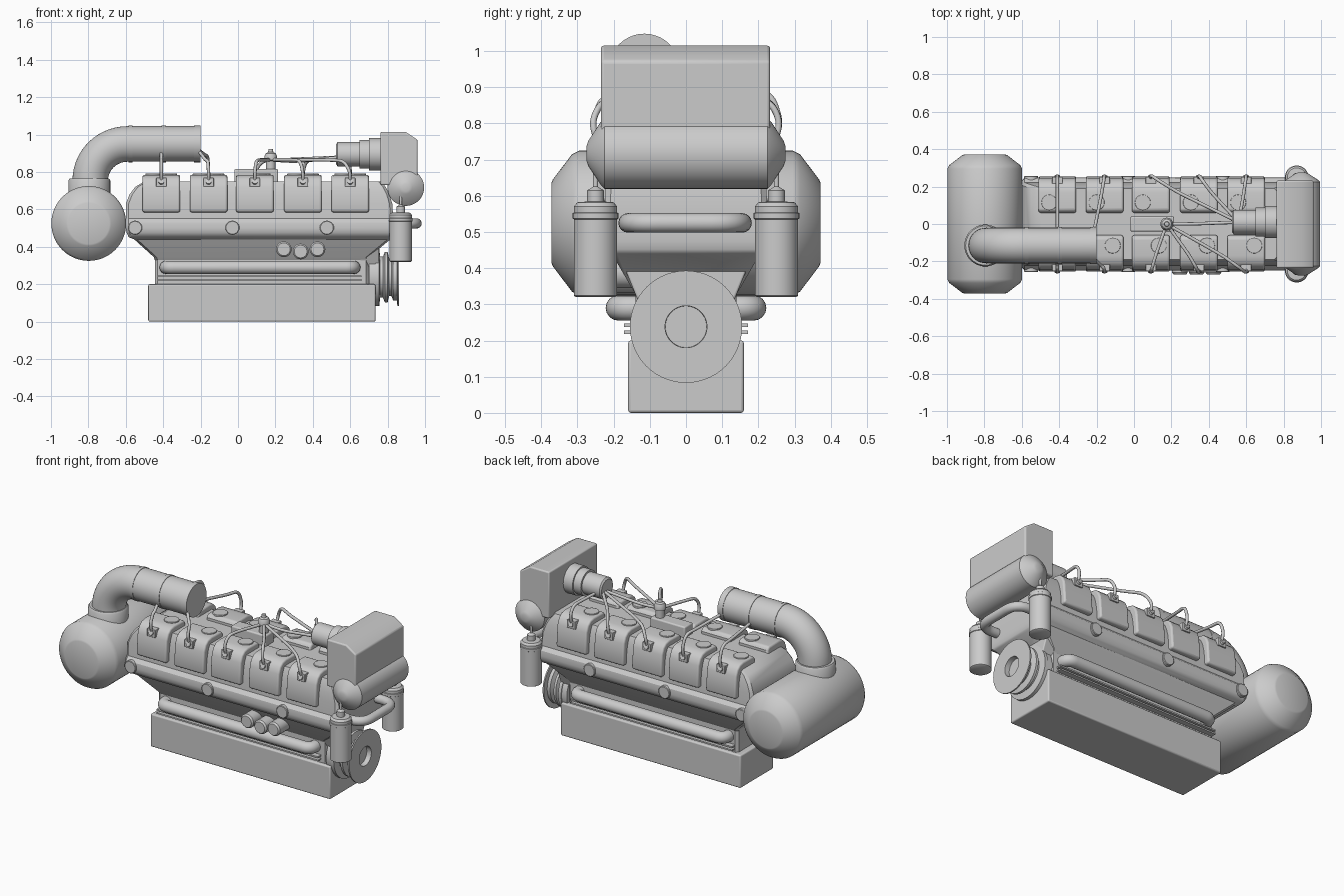
import bpy, bmesh, math
from mathutils import Vector, Matrix

if "Cube" in bpy.data.objects:
    bpy.data.objects.remove(bpy.data.objects["Cube"])

def finish(name, bm, bevel=0, angle=35):
    bmesh.ops.recalc_face_normals(bm, faces=bm.faces)
    me = bpy.data.meshes.new(name)
    bm.to_mesh(me)
    bm.free()
    ob = bpy.data.objects.new(name, me)
    bpy.context.collection.objects.link(ob)
    if bevel:
        m = ob.modifiers.new("Bevel", 'BEVEL')
        m.width, m.segments, m.limit_method = bevel, 3, 'ANGLE'
        m.angle_limit = math.radians(40)
    bpy.ops.object.select_all(action='DESELECT')
    ob.select_set(True)
    bpy.context.view_layer.objects.active = ob
    bpy.ops.object.shade_smooth_by_angle(angle=math.radians(angle))
    return ob

def skin(name, rings, bevel=0, angle=35):
    """Bridge equal rings of points and cap both ends."""
    bm = bmesh.new()
    vs = [[bm.verts.new(p) for p in r] for r in rings]
    n = len(vs[0])
    for a, b in zip(vs, vs[1:]):
        for i in range(n):
            bm.faces.new((a[i], a[(i+1) % n], b[(i+1) % n], b[i]))
    bm.faces.new(vs[0])
    bm.faces.new(vs[-1])
    return finish(name, bm, bevel, angle)

def box(name, x, y, z, bevel=0.008):
    return skin(name, [[(x[0], y[0], h), (x[1], y[0], h), (x[1], y[1], h), (x[0], y[1], h)]
                       for h in z], bevel)

def lathe(name, origin, axis, prof, n=40, bevel=0):
    """Revolve (distance along axis, radius) pairs."""
    q = Vector(axis).to_track_quat('Z', 'Y')
    return skin(name, [[Vector(origin) + q @ Vector((r*math.cos(2*math.pi*i/n),
                r*math.sin(2*math.pi*i/n), d)) for i in range(n)] for d, r in prof], bevel)

def tube(name, pts, r, bend=0.05, res=4):
    """Round pipe along a path with filleted corners."""
    pts = [Vector(p) for p in pts]
    path = [pts[0]]
    for a, b, c in zip(pts, pts[1:], pts[2:]):
        u, v = (a-b), (c-b)
        d = min(bend, u.length*.49, v.length*.49)
        p, q = b + u.normalized()*d, b + v.normalized()*d
        path += [p*(1-t)**2 + b*2*t*(1-t) + q*t*t for t in [i/8 for i in range(9)]]
    path.append(pts[-1])
    cu = bpy.data.curves.new(name, 'CURVE')
    cu.dimensions, cu.bevel_depth, cu.bevel_resolution, cu.use_fill_caps = '3D', r, res, True
    sp = cu.splines.new('POLY')
    sp.points.add(len(path)-1)
    for s, p in zip(sp.points, path):
        s.co = (*p, 1)
    sp.use_smooth = True
    ob = bpy.data.objects.new(name, cu)
    bpy.context.collection.objects.link(ob)
    return ob

# Oil pan and the sealing flanges above it
box("oil_pan", (-.48, .735), (-.16, .16), (0, .2))
for z in (.218, .238):
    box("pan_flange", (-.43, .66), (-.172, .172), (z, z+.009), 0)

# Engine block lofted through horizontal sections: z, left, right, half width
levels = [(.19, -.445, .70, .14), (.33, -.445, .70, .14), (.345, -.45, .70, .15), (.44, -.555, .815, .205),
          (.452, -.585, .825, .228), (.475, -.595, .83, .243), (.5, -.6, .83, .248), (.53, -.6, .83, .244),
          (.552, -.6, .83, .225), (.63, -.6, .825, .222), (.68, -.58, .81, .215),
          (.72, -.55, .79, .205), (.75, -.5, .765, .19)]
c = .015
skin("engine_block", [[(a+c, -w, z), (b-c, -w, z), (b, -w+c, z), (b, w-c, z),
     (b-c, w, z), (a+c, w, z), (a, w-c, z), (a, -w+c, z)] for z, a, b, w in levels], 0, 30)

# Parts repeated on both banks
centres = [-.41, -.157, .09, .347, .6]
for s in (-1, 1):
    for cx in centres:
        prof = [(.06, .58), (.06, .765), (.075, .783), (.17, .785), (.205, .778),
                (.23, .757), (.245, .72), (.255, .60), (.25, .585)]
        skin("cylinder_head_cover", [[(x, s*y, z) for y, z in prof] for x in (cx-.1, cx+.1)], .01)
        lathe("head_cover_cap", (cx - s*.043, s*.115, .775), (0, 0, 1), [(0, .042), (.016, .042)], 28, .003)
        box("cable_plate", (cx-.028, cx+.028), sorted((s*.215, s*.252)), (.722, .77), .003)
        lathe("cable_socket", (cx, s*.235, .742), (0, s, .4), [(0, .015), (.025, .015)], 16)
    for x in (-.55, -.03, .475):
        lathe("side_plug", (x, s*.21, .502), (0, s, 0), [(0, .038), (.044, .038), (.047, .034)], 28)
    # coolant pipe along the crankcase
    tube("lower_pipe", [(-.385, s*.1, .29), (-.385, s*.187, .29), (.62, s*.187, .29), (.62, s*.1, .29)], .035, .045, 6)
    # filter canisters at the drive end
    lathe("filter_canister", (.87, s*.25, .32), (0, 0, 1),
          [(0, .054), (.004, .06), (.215, .06), (.217, .063), (.232, .063), (.234, .06), (.25, .06),
           (.262, .05), (.264, .023), (.295, .023), (.298, .018), (.305, .007), (.37, .007)])

# Three small canisters on the front side
for x, z in ((.245, .387), (.335, .375), (.425, .387)):
    lathe("small_canister", (x, -.14, z), (0, -1, 0), [(0, .042), (.12, .042), (.13, .034)], 28)

# Large transverse drum with bevelled ends
lathe("exhaust_drum", (-.798, 0, .525), (0, 1, 0),
      [(-.372, .11), (-.368, .12), (-.315, .19), (-.295, .2), (.295, .2), (.315, .19), (.368, .12), (.372, .11)], 56)

# Intake elbow, base collar, straight section with clamps
py, R = -.115, .095
rings = []
path = [((-.79, .66), 0), ((-.79, .755), 0)]
path += [((-.59-.2*math.cos(t), .755+.195*math.sin(t)), t) for t in [math.pi/2*i/14 for i in range(1, 15)]]
path += [((-.205, .95), math.pi/2)]
for (x, z), t in path:
    rings.append([(x + R*math.cos(a)*math.cos(t), py + R*math.sin(a), z - R*math.cos(a)*math.sin(t))
                  for a in [2*math.pi*i/40 for i in range(40)]])
skin("intake_elbow", rings)
lathe("elbow_collar", (-.795, py, .66), (0, 0, 1), [(0, .112), (.095, .112), (.105, .105)], 40)
for x, w in ((-.585, .02), (-.41, .025), (-.235, .035)):
    lathe("pipe_clamp", (x, py, .95), (1, 0, 0), [(0, R+.003), (w, R+.003)], 40)

# Centre distribution block and knob
box("centre_block", (-.02, .215), (-.04, .04), (.74, .815))
lathe("distributor_knob", (.175, 0, .8), (0, 0, 1),
      [(0, .026), (.06, .026), (.063, .034), (.085, .034), (.1, .026), (.106, .014), (.122, .012)], 28)

# Stepped charger in front of the header tank
lathe("stepped_charger", (.525, .01, .895), (1, 0, 0),
      [(0, .055), (.008, .065), (.125, .065), (.125, .077), (.175, .077), (.175, .086), (.25, .086)])

# Header tank and its round lower cylinder
tank = [(.762, .73), (.762, 1.015), (.895, 1.015), (.96, .972), (.96, .73)]
skin("header_tank", [[(x, y, z) for x, z in tank] for y in (-.235, .232)], .008)
lathe("tank_cylinder", (.897, 0, .717), (0, 1, 0),
      [(-.275, .02), (-.27, .035), (-.235, .088), (-.225, .098), (.225, .098), (.235, .088), (.27, .035), (.275, .02)], 48)

# Filter connecting pipe
tube("filter_link_pipe", [(.78, -.16, .525), (.955, -.16, .525), (.955, .155, .525), (.78, .155, .525)], .027, .09, 6)

# Crank pulley with grooves and recessed hub, plus its backing cover
lathe("crank_pulley", (.70, 0, .238), (1, 0, 0),
      [(0, .15), (.035, .15), (.035, .155), (.055, .155), (.06, .11), (.075, .11), (.085, .135), (.1, .135),
       (.108, .1), (.12, .1), (.13, .125), (.15, .125), (.152, .155), (.16, .155), (.16, .058), (.13, .057)], 56)
tri = [(-.19, .45), (.19, .45), (.1, .23), (-.1, .23)]
skin("timing_cover", [[(x, y, z) for y, z in tri] for x in (.65, .755)], .006)

# Cables from every cover to the pipe, the knob or the charger
knob, charger = (.175, 0, .865), (.56, .01, .88)
for s in (-1, 1):
    for i, cx in enumerate(centres):
        if i == 0:
            end = (cx, py + s*.06, .92)
        elif i == 1:
            end = (-.215, py + s*.07, .92)
        else:
            end = knob if s < 0 else charger
        lift = .86 if i > 1 or s < 0 else .885
        x2, y2 = cx + (end[0]-cx)*.3, s*.24 + (end[1]-s*.24)*.3
        tube("cable", [(cx, s*.24, .74), (cx, s*.262, .80), (cx+(end[0]-cx)*.08, s*.235, lift),
                       (x2, y2, lift+.005), end], .009, .05, 3)
tube("cable_link", [knob, (.3, 0, .855), charger], .009, .08, 3)
